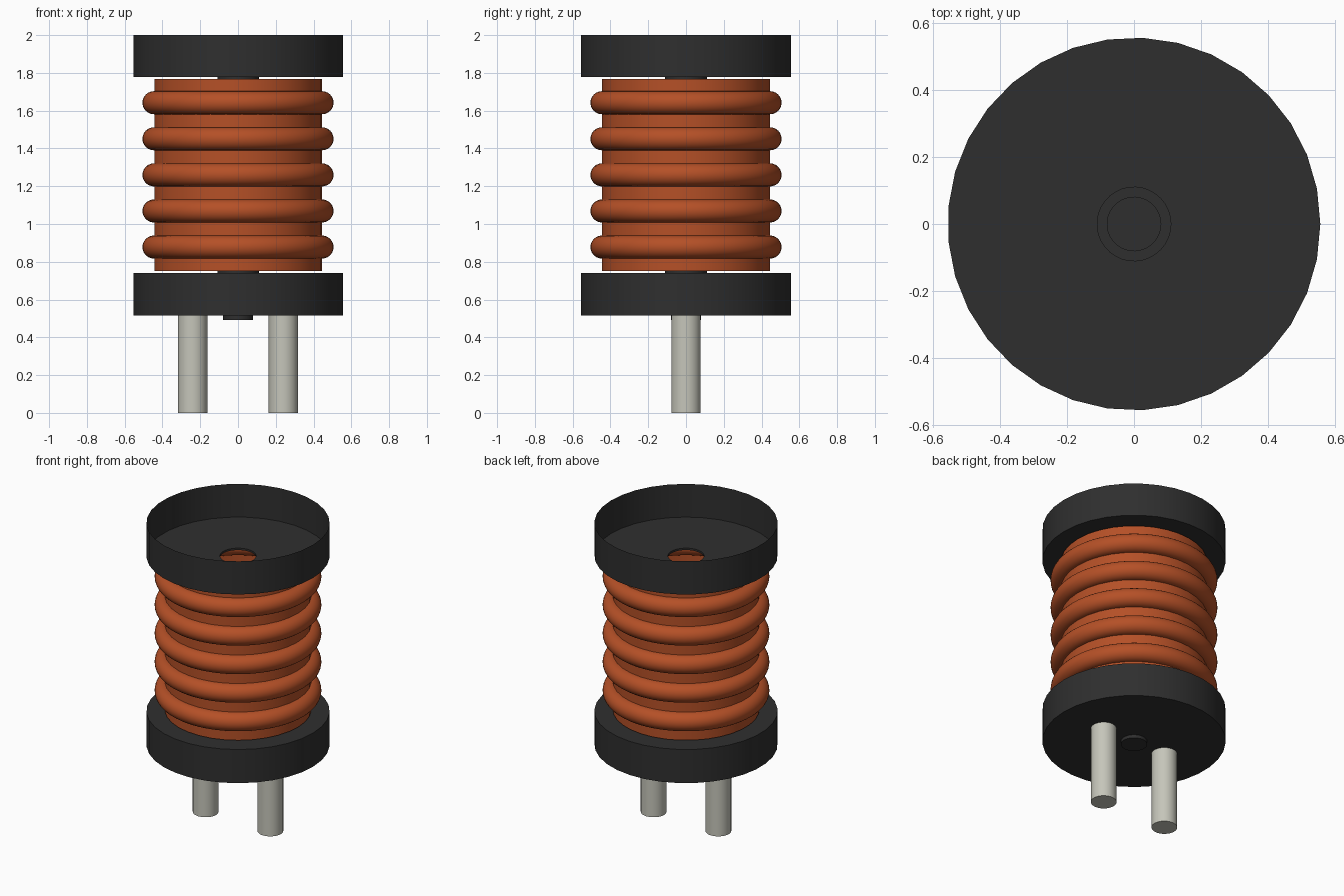
import bpy, bmesh, math

cube = bpy.data.objects.get("Cube")
if cube:
    bpy.data.objects.remove(cube, do_unlink=True)


def material(name, colour):
    mat = bpy.data.materials.new(name)
    mat.use_nodes = True
    mat.diffuse_color = (*colour, 1)
    mat.node_tree.nodes["Principled BSDF"].inputs["Base Color"].default_value = (*colour, 1)
    return mat


black = material("black ferrite", (0.028, 0.028, 0.028))
copper = material("copper orange", (0.46, 0.08, 0.02))
metal = material("pale metal", (0.56, 0.56, 0.49))


def lathe(name, profile, sides, mat, x=0, closed=False):
    """Revolve a (radius, height) profile about the vertical axis."""
    bm = bmesh.new()
    rings = []
    for r, z in profile:
        if r == 0:
            rings.append([bm.verts.new((x, 0, z))] * sides)
        else:
            angles = [math.tau * i / sides for i in range(sides)]
            rings.append([bm.verts.new((x + r * math.cos(a), r * math.sin(a), z)) for a in angles])
    pairs = list(zip(rings, rings[1:]))
    if closed:
        pairs.append((rings[-1], rings[0]))
    for low, high in pairs:
        for i in range(sides):
            j = (i + 1) % sides
            corners = dict.fromkeys((low[i], low[j], high[j], high[i]))
            bm.faces.new(list(corners))
    bmesh.ops.recalc_face_normals(bm, faces=bm.faces)
    mesh = bpy.data.meshes.new(name)
    bm.to_mesh(mesh)
    bm.free()
    mesh.materials.append(mat)
    obj = bpy.data.objects.new(name, mesh)
    bpy.context.collection.objects.link(obj)
    bpy.ops.object.select_all(action='DESELECT')
    obj.select_set(True)
    bpy.context.view_layer.objects.active = obj
    bpy.ops.object.shade_smooth_by_angle(angle=math.radians(35))
    return obj


FLANGE, HOLE, PLUG, BODY, WIRE = 0.556, 0.11, 0.08, 0.445, 0.061
SIDES = 33

# Open-topped upper flange: thin wall, floor with a hole and a short neck
lathe("top_flange", [(HOLE, 1.765), (HOLE, 1.778), (FLANGE, 1.778), (FLANGE, 2)], SIDES, black)

# Lower flange with neck above and a small plug below
lathe("bottom_flange", [(HOLE, 0.755), (HOLE, 0.74), (FLANGE, 0.74), (FLANGE, 0.515),
                        (PLUG, 0.515), (PLUG, 0.493), (0, 0.493)], SIDES, black)

# Hollow winding body
lathe("winding_body", [(HOLE, 0.75), (BODY, 0.75), (BODY, 1.768), (HOLE, 1.768)], SIDES, copper)

# Five thick wire turns
for n in range(5):
    z = 0.878 + n * 0.191
    turn = [(BODY + WIRE * math.cos(math.tau * k / 24), z + WIRE * math.sin(math.tau * k / 24))
            for k in range(24)]
    lathe(f"wire_turn_{n + 1}", turn, 64, copper, closed=True)

# Two terminal pins
for side, x in (("left", 0.24), ("right", -0.24)):
    lathe(f"pin_{side}", [(0, 0), (0.078, 0), (0.078, 0.52), (0, 0.52)], 32, metal, x=x)
